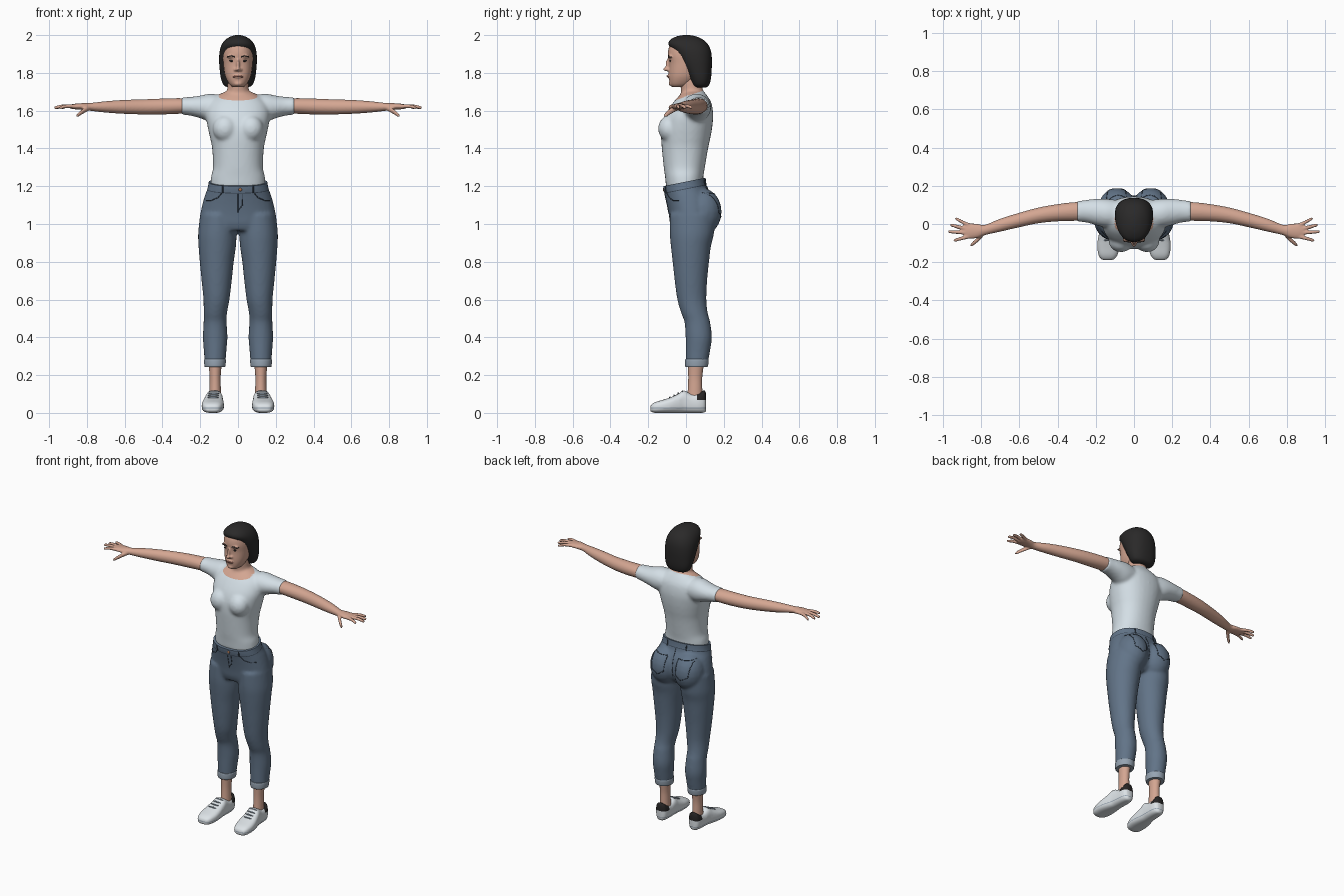
import bpy, bmesh, math
from mathutils import Vector, Matrix
from mathutils.bvhtree import BVHTree

if "Cube" in bpy.data.objects:
    bpy.data.objects.remove(bpy.data.objects["Cube"])


def mat(name, r, g, b):
    m = bpy.data.materials.new(name)
    lin = [((c / 255 + 0.055) / 1.055) ** 2.4 for c in (r, g, b)]
    m.diffuse_color = (*lin, 1)
    m.use_nodes = True
    m.node_tree.nodes["Principled BSDF"].inputs["Base Color"].default_value = m.diffuse_color
    return m


SKIN = mat("skin", 212, 166, 146)
HAIR = mat("dark hair", 42, 41, 41)
SHIRT = mat("pale shirt", 212, 223, 230)
DENIM = mat("blue denim", 98, 116, 136)
CUFF = mat("light denim", 150, 164, 178)
STITCH = mat("dark stitching", 58, 70, 84)
SHOE = mat("white shoe", 222, 228, 232)
BLACK = mat("black", 38, 36, 36)
COPPER = mat("copper button", 170, 115, 80)
LIPS = mat("lips", 178, 120, 106)


def spline(rings, steps=4):
    """Catmull-Rom interpolation between cross-sections."""
    out = []
    for i in range(len(rings) - 1):
        a, b, c, d = (rings[max(0, min(len(rings) - 1, i + k))] for k in (-1, 0, 1, 2))
        for s in range(steps):
            t = s / steps
            out.append([q + 0.5 * t * (r - p + t * (2 * p - 5 * q + 4 * r - s4 + t * (3 * (q - r) + s4 - p)))
                        for p, q, r, s4 in zip(a, b, c, d)])
    return out + [rings[-1]]


def loft(bm, rings, axis="z", m=1, p=2.0, n=32):
    """Rings are (position on axis, centre u, centre v, radius u, radius v); m=-1 mirrors x."""
    prev = first = None
    for a, u, v, ru, rv in spline(rings):
        ring = []
        for k in range(n):
            t = 2 * math.pi * k / n
            c, s = math.cos(t), math.sin(t)
            du = u + ru * math.copysign(abs(c) ** (2 / p), c)
            dv = v + rv * math.copysign(abs(s) ** (2 / p), s)
            x, y, z = {"z": (du, dv, a), "x": (a, du, dv), "y": (du, a, dv)}[axis]
            ring.append(bm.verts.new((x * m, y, z)))
        if prev:
            for k in range(n):
                bm.faces.new((prev[k], prev[(k + 1) % n], ring[(k + 1) % n], ring[k]))
        first, prev = first or ring, ring
    bm.faces.new(first[::-1])
    bm.faces.new(prev)


def upright(rows):
    """(z, centre x, half width, front y, back y) to loft rings."""
    return [(z, cx, (f + b) / 2, w, (b - f) / 2) for z, cx, w, f, b in rows]


def ball(bm, co, r, m=1):
    bmesh.ops.create_uvsphere(bm, u_segments=20, v_segments=12, radius=1, matrix=Matrix.Translation(
        (co[0] * m, co[1], co[2])) @ Matrix.Diagonal((*r, 1)))


def make(name, bm, mats, rule=None, voxel=0, smooth=6, cuts=()):
    """Finish a part: fuse and smooth if asked, cut along planes, then colour faces by rule."""
    bmesh.ops.recalc_face_normals(bm, faces=bm.faces)
    me = bpy.data.meshes.new(name)
    bm.to_mesh(me)
    bm.free()
    ob = bpy.data.objects.new(name, me)
    bpy.context.collection.objects.link(ob)
    if voxel:
        r = ob.modifiers.new("fuse", "REMESH")
        r.mode, r.voxel_size = "VOXEL", voxel
        s = ob.modifiers.new("soften", "SMOOTH")
        s.factor, s.iterations = 0.5, smooth
        dg = bpy.context.evaluated_depsgraph_get()
        me = bpy.data.meshes.new_from_object(ob.evaluated_get(dg))
        ob.modifiers.clear()
        ob.data = me
    if cuts:
        b = bmesh.new()
        b.from_mesh(me)
        for co, no, remove in cuts:
            bmesh.ops.bisect_plane(b, geom=b.verts[:] + b.edges[:] + b.faces[:], plane_co=co,
                                   plane_no=Vector(no).normalized(), clear_outer=remove)
            if remove:
                bmesh.ops.holes_fill(b, edges=[e for e in b.edges if e.is_boundary], sides=0)
        b.to_mesh(me)
        b.free()
    me.materials.clear()
    for k in mats:
        me.materials.append(k)
    for f in me.polygons:
        f.material_index = rule(f.center) if rule else 0
    me.shade_smooth()
    me.set_sharp_from_angle(angle=math.radians(50))
    return ob


def surface(ob):
    return BVHTree.FromPolygons([v.co for v in ob.data.vertices], [f.vertices for f in ob.data.polygons])


def seam(name, tree, pts, front, r=0.0025, material=STITCH):
    """Thin line projected onto a surface from the front or the back; pts are (x, z)."""
    d = 1 if front else -1
    path = []
    for (x0, z0), (x1, z1) in zip(pts, pts[1:]):
        for k in range(9):
            x, z = x0 + (x1 - x0) * k / 8, z0 + (z1 - z0) * k / 8
            hit = tree.ray_cast(Vector((x, -d, z)), Vector((0, d, 0)))[0]
            if hit:
                path.append(hit)
    cu = bpy.data.curves.new(name, "CURVE")
    cu.dimensions, cu.bevel_depth, cu.bevel_resolution = "3D", r, 1
    sp = cu.splines.new("POLY")
    sp.points.add(len(path) - 1)
    for q, co in zip(sp.points, path):
        q.co = (*co, 1)
    cu.materials.append(material)
    bpy.context.collection.objects.link(bpy.data.objects.new(name, cu))


SIDES = ((1, "left"), (-1, "right"))

# Shirt with sleeves, and the neck rising out of it
bm = bmesh.new()
loft(bm, upright([(1.19, 0, .146, -.105, .09), (1.25, 0, .143, -.111, .092), (1.3, 0, .132, -.118, .1),
                  (1.4, 0, .137, -.128, .117), (1.46, 0, .149, -.132, .13), (1.52, 0, .162, -.128, .14),
                  (1.58, 0, .17, -.108, .144), (1.64, 0, .155, -.07, .135), (1.68, 0, .11, -.035, .112),
                  (1.7, 0, .07, -.01, .095)]), p=2.2)
loft(bm, upright([(1.6, 0, .07, -.04, .1), (1.66, 0, .066, -.034, .098), (1.7, 0, .057, -.027, .09),
                  (1.78, 0, .054, -.035, .085)]))
for m, _ in SIDES:
    ball(bm, (.068, -.088, 1.505), (.066, .06, .07), m)
    loft(bm, [(.06, .05, 1.615, .07, .06), (.14, .056, 1.615, .076, .075), (.2, .063, 1.62, .069, .06),
              (.25, .067, 1.623, .059, .05), (.3, .066, 1.625, .054, .046)], "x", m)
make("shirt_and_neck", bm, [SHIRT, SKIN],
     lambda c: int(c.z > 1.685 + .35 * (c.y - .03) and abs(c.x) < .1), .009, 8,
     [((0, .03, 1.685), (0, -.35, 1), False)])

# Arms with hands
for m, side in SIDES:
    bm = bmesh.new()
    loft(bm, [(.22, .067, 1.623, .044, .037), (.3, .066, 1.625, .049, .041), (.4, .059, 1.622, .045, .042),
              (.5, .045, 1.62, .041, .04), (.6, .021, 1.62, .038, .037), (.7, -.006, 1.62, .034, .03),
              (.78, -.031, 1.62, .027, .021), (.82, -.036, 1.622, .037, .018), (.86, -.037, 1.622, .04, .015),
              (.887, -.036, 1.622, .035, .011)], "x", m)
    for y0, y1, x0, x1 in ((-.065, -.085, .86, .945), (-.046, -.04, .87, .974),
                           (-.026, -.006, .87, .964), (-.009, .027, .855, .938)):
        loft(bm, [(x0, y0, 1.622, .011, .011), ((x0 + x1) / 2, (y0 + y1) / 2, 1.624, .01, .01),
                  (x1 - .008, y1, 1.617, .0085, .0085), (x1, y1, 1.616, .004, .004)], "x", m, n=12)
    loft(bm, [(.785, -.045, 1.615, .015, .014), (.82, -.082, 1.597, .014, .014),
              (.848, -.106, 1.577, .011, .011), (.857, -.113, 1.571, .005, .005)], "x", m, n=12)
    make(side + "_arm", bm, [SKIN], voxel=.005, smooth=4)

# Head
bm = bmesh.new()
loft(bm, upright([(1.725, 0, .028, -.074, .0), (1.74, 0, .046, -.085, .03), (1.77, 0, .063, -.09, .06),
                  (1.8, 0, .072, -.091, .08), (1.85, 0, .078, -.09, .1), (1.9, 0, .08, -.096, .11),
                  (1.95, 0, .07, -.084, .1), (1.985, 0, .04, -.04, .06)]), p=2.2)
ball(bm, (0, -.1, 1.819), (.013, .022, .011))
ball(bm, (0, -.094, 1.842), (.009, .015, .035))
ball(bm, (0, -.074, 1.743), (.024, .018, .014))
ball(bm, (0, -.086, 1.783), (.026, .014, .012))
for m, _ in SIDES:
    ball(bm, (.014, -.09, 1.816), (.009, .013, .008), m)
    ball(bm, (.035, -.083, 1.886), (.025, .013, .008), m)
face = surface(make("head", bm, [SKIN], voxel=.005, smooth=4))

# Eyes, brows and mouth
for m, side in SIDES:
    hit = face.ray_cast(Vector((.034 * m, -1, 1.864)), Vector((0, 1, 0)))[0]
    bm = bmesh.new()
    ball(bm, hit, (.013, .004, .0055))
    make(side + "_eye", bm, [BLACK])
    seam(side + "_brow", face, [(.016 * m, 1.884), (.036 * m, 1.891), (.056 * m, 1.885)], True, .003, HAIR)
seam("mouth", face, [(-.024, 1.78), (0, 1.783), (.024, 1.78)], True, .0045, LIPS)

# Hair: a cap whose front follows the hairline
bm = bmesh.new()
loft(bm, upright([(1.722, 0, .05, .05, .105), (1.735, 0, .075, .032, .122), (1.77, 0, .09, .015, .132),
                  (1.82, 0, .097, -.012, .136), (1.87, 0, .1, -.04, .137), (1.915, 0, .097, -.068, .132),
                  (1.95, 0, .086, -.092, .117), (1.975, 0, .067, -.083, .092), (1.993, 0, .038, -.05, .055),
                  (2.0, 0, .012, -.015, .02)]), p=2.3, n=40)
make("hair", bm, [HAIR])

# Jeans: hips, seat and legs fused, waistband marked by a dark seam
bm = bmesh.new()
loft(bm, upright([(1.3, 0, .146, -.116, .1), (1.2, 0, .159, -.121, .11), (1.15, 0, .176, -.111, .135),
                  (1.1, 0, .19, -.1, .145), (1.05, 0, .2, -.091, .145), (1.0, 0, .205, -.084, .13),
                  (.965, 0, .2, -.07, .1)]), p=2.2)
for m, _ in SIDES:
    ball(bm, (.088, .085, 1.065), (.098, .104, .125), m)
    loft(bm, upright([(1.05, .105, .096, -.086, .155), (.95, .109, .102, -.086, .148),
                      (.88, .11, .099, -.08, .132), (.8, .1125, .09, -.071, .122), (.7, .113, .08, -.06, .112),
                      (.6, .114, .069, -.046, .108), (.53, .12, .062, -.026, .115), (.48, .121, .061, -.008, .128),
                      (.4, .121, .065, -.002, .137), (.33, .121, .06, -.001, .128), (.25, .122, .054, .0, .113)]), m=m)


def drop(c):
    """Distance below the sloping top of the jeans."""
    return 1.2 + .2 * (c.y + .12) - c.z


slope = (0, -.2, 1)
jeans = surface(make("jeans", bm, [DENIM, STITCH], lambda c: int(.036 < drop(c) < .04), .0095, 5,
                     [((0, -.12, 1.2), slope, True), ((0, -.12, 1.164), slope, False),
                      ((0, -.12, 1.16), slope, False)]))

# Pockets, fly, belt loops and button
for m, side in SIDES:
    seam(side + "_front_pocket", jeans, [(.085 * m, 1.165), (.105 * m, 1.14), (.14 * m, 1.125), (.168 * m, 1.125)], True)
    seam(side + "_back_pocket", jeans, [(.04 * m, 1.155), (.045 * m, 1.06), (.085 * m, 1.035), (.135 * m, 1.06),
                                        (.145 * m, 1.165), (.04 * m, 1.155)], False)
    seam(side + "_front_belt_loop", jeans, [(.08 * m, 1.2), (.08 * m, 1.165)], True, .004)
    seam(side + "_back_belt_loop", jeans, [(.07 * m, 1.235), (.07 * m, 1.2)], False, .004)
seam("fly", jeans, [(0, 1.16), (0, 1.06)], True, .002)
seam("fly_stitch", jeans, [(.025, 1.16), (.024, 1.1), (0, 1.07)], True, .002)
seam("seat_seam", jeans, [(0, 1.2), (0, 1.02)], False, .002)
hit = jeans.ray_cast(Vector((.012, -1, 1.182)), Vector((0, 1, 0)))[0]
bm = bmesh.new()
ball(bm, hit, (.009, .005, .009))
make("button", bm, [COPPER])

for m, side in SIDES:
    # Rolled cuff
    bm = bmesh.new()
    loft(bm, upright([(.243, .122, .05, .004, .108), (.246, .122, .055, -.004, .116),
                      (.28, .122, .058, -.005, .12), (.285, .122, .053, .0, .114)]), m=m)
    make(side + "_cuff", bm, [CUFF])
    # Ankle
    bm = bmesh.new()
    loft(bm, upright([(.07, .121, .032, .005, .088), (.13, .121, .03, .01, .086), (.19, .121, .029, .012, .086),
                      (.26, .121, .035, .01, .095)]), m=m)
    make(side + "_ankle", bm, [SKIN])
    # Shoe with a sole line and a black heel tab
    bm = bmesh.new()
    rows = [(-.189, .138, .018, .012, .032), (-.182, .137, .036, .005, .045), (-.16, .136, .05, .0, .058),
            (-.12, .134, .058, .0, .07), (-.08, .132, .057, .0, .083), (-.04, .129, .051, .0, .102),
            (-.01, .126, .046, .0, .118), (.03, .124, .043, .0, .1), (.07, .123, .041, .0, .105),
            (.095, .123, .034, .002, .12), (.106, .123, .02, .01, .105)]
    loft(bm, [(y, cx, (a + b) / 2, w, (b - a) / 2) for y, cx, w, a, b in rows], "y", m, 2.8)
    shoe = make(side + "_shoe", bm, [SHOE, BLACK, CUFF],
                lambda c: 1 if c.y > .058 and c.z > .068 else 2 if .024 < c.z < .028 else 0,
                cuts=[((0, .058, 0), (0, 1, 0), False), ((0, 0, .068), (0, 0, 1), False),
                      ((0, 0, .024), (0, 0, 1), False), ((0, 0, .028), (0, 0, 1), False)])
    # Laces
    for k in range(4):
        bm = bmesh.new()
        y, z = -.085 + .022 * k, .082 + .0105 * k
        ball(bm, (.132 - .002 * k, y, z), (.03, .004, .005), m)
        make(f"{side}_lace_{k + 1}", bm, [CUFF])
